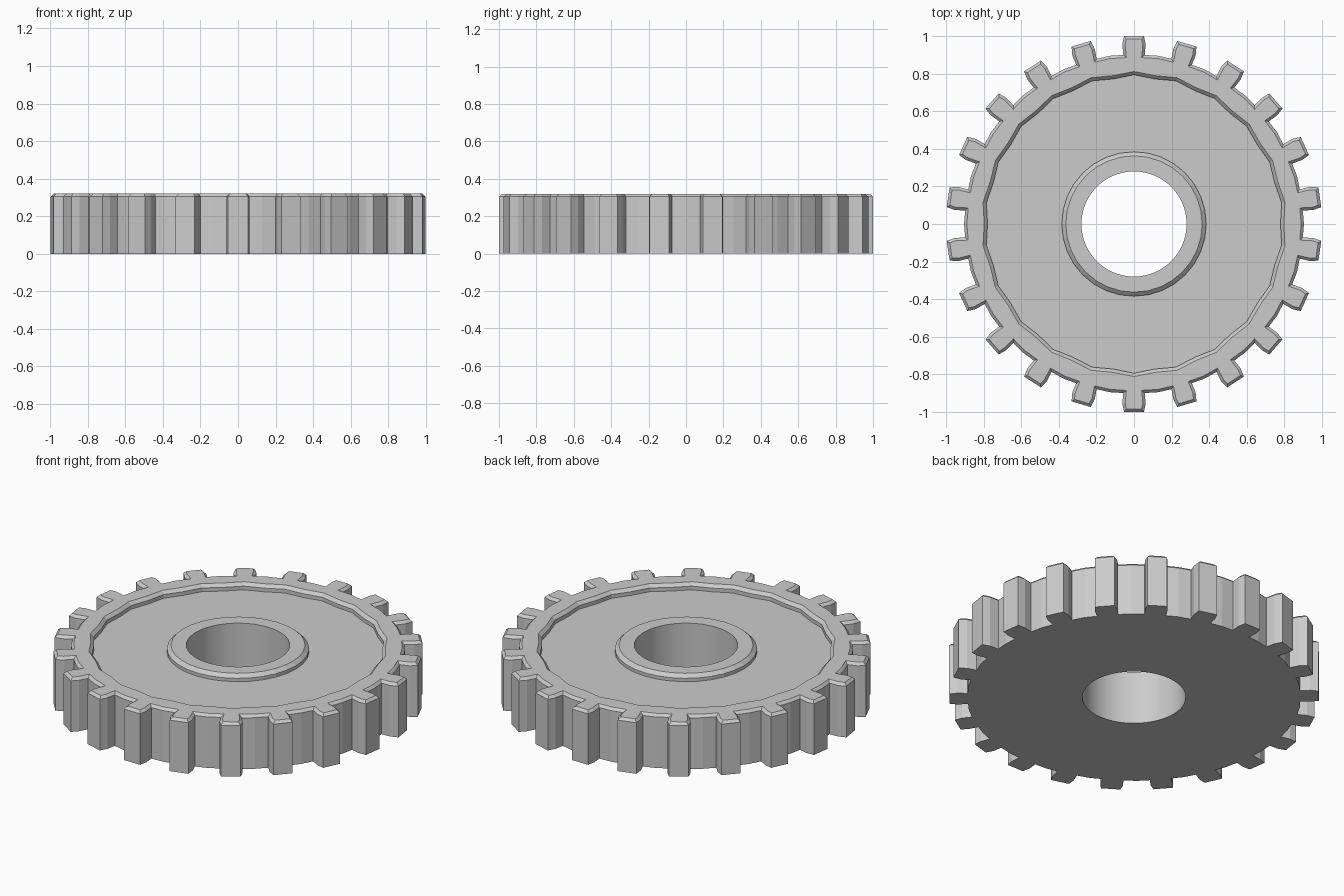
import bpy, bmesh
from math import sin, cos, pi, hypot

if "Cube" in bpy.data.objects:
    bpy.data.objects.remove(bpy.data.objects["Cube"])

TEETH = 22
HEIGHT, FLOOR = 0.32, 0.28
STEP = 2 * pi / TEETH


def circle(r, n):
    return [(r * cos(2 * pi * i / n), r * sin(2 * pi * i / n)) for i in range(n)]


def gear_outline():
    # one tooth in (radius, half width), plus a point in the middle of the gap
    tooth = [(0.9, -0.057), (0.955, -0.062), (1.0, -0.053),
             (1.0, 0.053), (0.955, 0.062), (0.9, 0.057)]
    pts = []
    for i in range(TEETH):
        a = pi / 2 + i * STEP
        pts += [(r * cos(a) - w * sin(a), r * sin(a) + w * cos(a)) for r, w in tooth]
        pts.append((0.905 * cos(a + STEP / 2), 0.905 * sin(a + STEP / 2)))
    return pts


def rim_outline(r_tooth, r_gap):
    # recess edge that echoes the teeth: further out behind each tooth
    return [((r_gap if i % 2 else r_tooth) * cos(pi / 2 + i * STEP / 2),
             (r_gap if i % 2 else r_tooth) * sin(pi / 2 + i * STEP / 2))
            for i in range(2 * TEETH)]


def inset(pts, d):
    # mitred inward offset of a counter-clockwise outline
    out = []
    for i, (x, y) in enumerate(pts):
        px, py = pts[i - 1]
        nx, ny = pts[(i + 1) % len(pts)]
        l1, l2 = hypot(x - px, y - py), hypot(nx - x, ny - y)
        a = (-(y - py) / l1, (x - px) / l1)
        b = (-(ny - y) / l2, (nx - x) / l2)
        k = d / (1 + a[0] * b[0] + a[1] * b[1])
        out.append((x + (a[0] + b[0]) * k, y + (a[1] + b[1]) * k))
    return out


bm = bmesh.new()


def loop(pts, z):
    vs = [bm.verts.new((x, y, z)) for x, y in pts]
    es = [bm.edges.new((vs[i - 1], vs[i])) for i in range(len(vs))]
    return vs, es


def wall(a, b, smooth=False):
    n = len(a[0])
    for i in range(n):
        f = bm.faces.new((a[0][i - 1], a[0][i], b[0][i], b[0][i - 1]))
        f.smooth = smooth
    if smooth:
        for e in a[1] + b[1]:
            e.smooth = False


def flat_ring(a, b):
    bmesh.ops.triangle_fill(bm, edges=a[1] + b[1], use_beauty=True,
                            use_dissolve=False, normal=(0, 0, 1))


# toothed outside with a chamfered top edge
outline = gear_outline()
base = loop(outline, 0)
side_top = loop(outline, HEIGHT - 0.015)
crown = loop(inset(outline, 0.015), HEIGHT)
wall(base, side_top)
wall(side_top, crown)

# recess edge: chamfer, short wall, floor
rim_top = loop(rim_outline(0.812, 0.798), HEIGHT)
rim_mid = loop(rim_outline(0.794, 0.78), HEIGHT - 0.018)
rim_low = loop(rim_outline(0.794, 0.78), FLOOR)
flat_ring(crown, rim_top)
wall(rim_top, rim_mid)
wall(rim_mid, rim_low)

# raised hub
hub_low = loop(circle(0.385, 32), FLOOR)
hub_mid = loop(circle(0.385, 32), HEIGHT - 0.02)
hub_top = loop(circle(0.363, 32), HEIGHT)
flat_ring(rim_low, hub_low)
wall(hub_low, hub_mid)
wall(hub_mid, hub_top)

# round bore and flat underside
bore_top = loop(circle(0.28, 64), HEIGHT)
bore_low = loop(circle(0.28, 64), 0)
flat_ring(hub_top, bore_top)
wall(bore_top, bore_low, smooth=True)
flat_ring(bore_low, base)

bmesh.ops.recalc_face_normals(bm, faces=bm.faces[:])
mesh = bpy.data.meshes.new("gear_wheel")
bm.to_mesh(mesh)
bm.free()
bpy.context.collection.objects.link(bpy.data.objects.new("gear_wheel", mesh))
